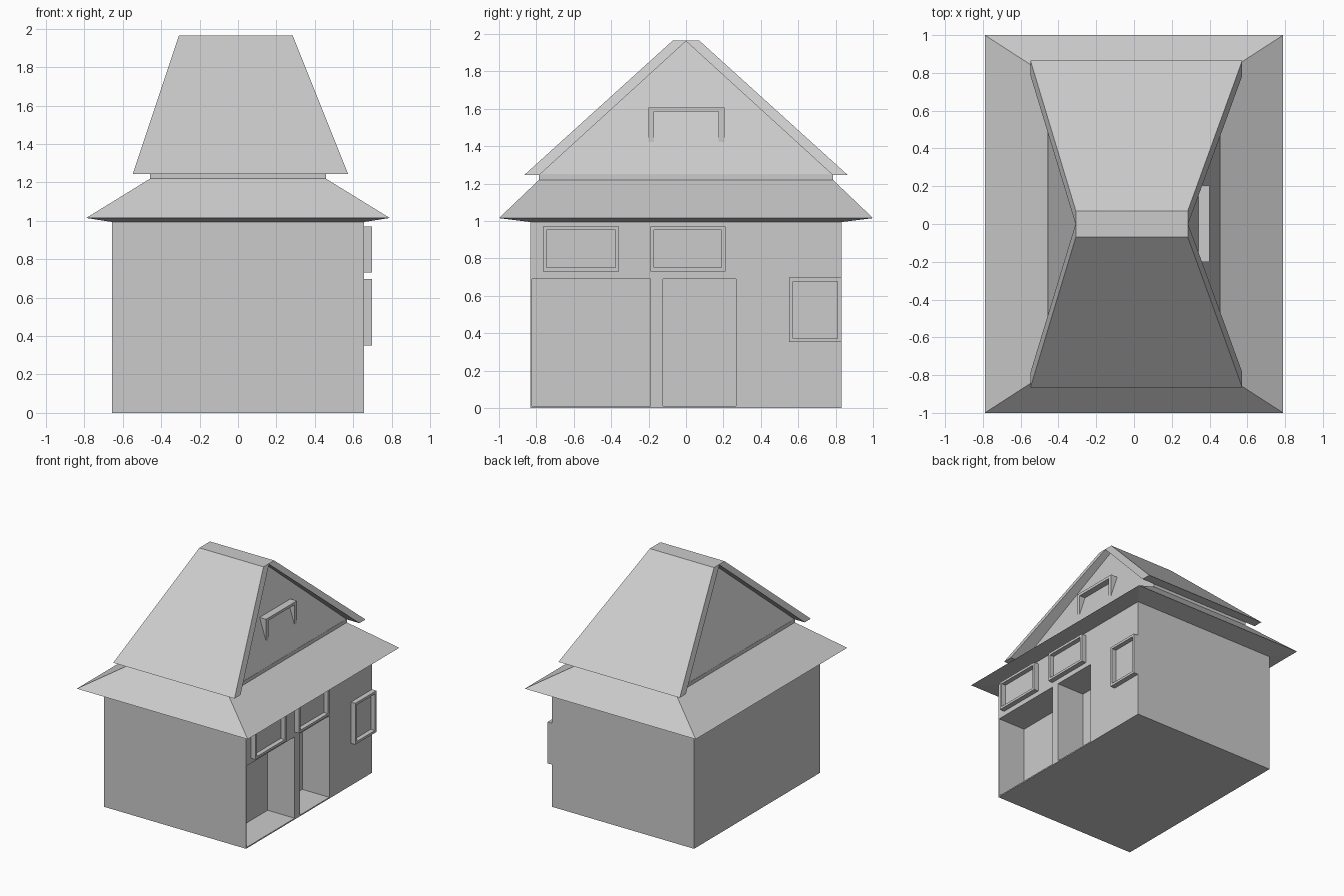
import bpy, bmesh
from mathutils import Vector

cube = bpy.data.objects.get("Cube")
if cube:
    bpy.data.objects.remove(cube, do_unlink=True)

# Single flat colour
grey = bpy.data.materials.new("light grey")
grey.use_nodes = True
COLOUR = (0.6, 0.6, 0.6, 1)
grey.diffuse_color = COLOUR
grey.node_tree.nodes["Principled BSDF"].inputs["Base Color"].default_value = COLOUR


def finish(name, bm):
    bmesh.ops.recalc_face_normals(bm, faces=bm.faces)
    mesh = bpy.data.meshes.new(name)
    bm.to_mesh(mesh)
    bm.free()
    mesh.materials.append(grey)
    obj = bpy.data.objects.new(name, mesh)
    bpy.context.collection.objects.link(obj)
    return obj


def bridge(bm, rings):
    """Join rings of equal length into a closed solid."""
    rings = [[bm.verts.new(p) for p in ring] for ring in rings]
    n = len(rings[0])
    for a, b in zip(rings, rings[1:]):
        for i in range(n):
            j = (i + 1) % n
            bm.faces.new((a[i], a[j], b[j], b[i]))
    bm.faces.new(rings[0])
    bm.faces.new(rings[-1])


def tiers(name, levels):
    """Stack of centred rectangles given as half width, half depth, height."""
    bm = bmesh.new()
    bridge(bm, [[(-w, -d, z), (w, -d, z), (w, d, z), (-w, d, z)]
                for w, d, z in levels])
    return finish(name, bm)


def prism(name, outline, left_end, right_end):
    """Side outline of (y, z) points, run in x between two end rules of z."""
    bm = bmesh.new()
    bridge(bm, [[(end(z), y, z) for y, z in outline]
                for end in (left_end, right_end)])
    return finish(name, bm)


def rect(y0, y1, z0, z1):
    return [(y0, z0), (y1, z0), (y1, z1), (y0, z1)]


def slope(low, high):
    """End position changing evenly from the eaves to the ridge."""
    return lambda z: low + (high - low) * (z - EAVES) / (RIDGE - EAVES)


EAVES, RIDGE, WALL_X = 1.245, 1.965, 0.657

# Walls with two deep door recesses
walls = tiers("walls", [(WALL_X, 0.832, 0), (WALL_X, 0.832, 0.995)])
for y0, y1 in ((-0.824, -0.19), (-0.123, 0.267)):
    cutter = prism("door_cutter", rect(y0, y1, 0.01, 0.69),
                   lambda z: WALL_X - 0.25, lambda z: 0.9)
    cutter.hide_render = True
    cut = walls.modifiers.new("door_recess", 'BOOLEAN')
    cut.operation = 'DIFFERENCE'
    cut.solver = 'EXACT'
    cut.object = cutter
    bpy.context.view_layer.objects.active = walls
    bpy.ops.object.modifier_apply(modifier=cut.name)
    bpy.data.objects.remove(cutter, do_unlink=True)

# Flared lower roof and the short band above it
tiers("lower_roof", [(WALL_X, 0.832, 0.994), (0.79, 1.0, 1.015),
                     (0.457, 0.785, 1.22), (0.457, 0.785, 1.25)])

# Leaning gable walls
prism("gables", [(-0.785, EAVES), (0.785, EAVES), (0.004, 1.96), (-0.004, 1.96)],
      slope(-0.457, -0.225), slope(0.457, 0.225))

# Upper roof slabs with a flat ridge
prism("upper_roof", [(-0.865, EAVES), (-0.07, RIDGE), (0.07, RIDGE),
                     (0.865, EAVES), (0.785, EAVES), (0, 1.961), (-0.785, EAVES)],
      slope(-0.548, -0.308), slope(0.573, 0.285))

# Bracket over the gable window
prism("gable_window_hood", [(-0.2, 1.41), (-0.2, 1.607), (0.205, 1.607), (0.205, 1.41),
                            (0.173, 1.41), (0.173, 1.585), (-0.17, 1.585), (-0.17, 1.41)],
      lambda z: 0.335, lambda z: 0.4)

# Framed windows on the door side
windows = {
    "front_window": (-0.765, -0.358, 0.73, 0.97),
    "middle_window": (-0.19, 0.21, 0.73, 0.97),
    "back_window": (0.552, 0.831, 0.352, 0.697),
}
for name, area in windows.items():
    bm = bmesh.new()
    bridge(bm, [[(x, y, z) for y, z in rect(*area)] for x in (WALL_X - 0.01, 0.698)])
    bmesh.ops.recalc_face_normals(bm, faces=bm.faces)
    front = max(bm.faces, key=lambda f: f.calc_center_median().x)
    bmesh.ops.inset_region(bm, faces=[front], thickness=0.028)
    pane = bmesh.ops.extrude_discrete_faces(bm, faces=[front])["faces"][0]
    bmesh.ops.translate(bm, verts=pane.verts, vec=Vector((-0.038, 0, 0)))
    finish(name, bm)
